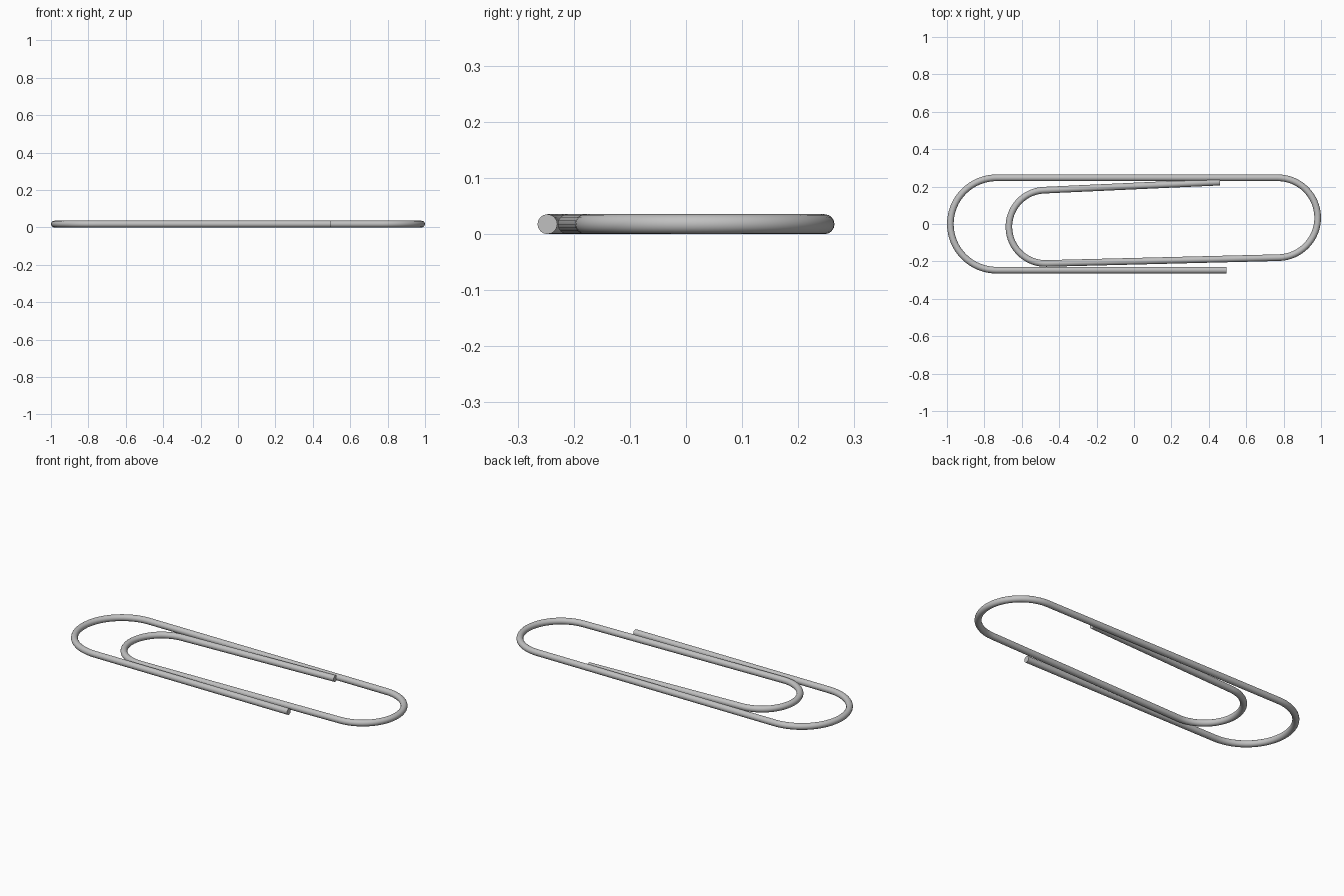
import bpy
import math

if "Cube" in bpy.data.objects:
    bpy.data.objects.remove(bpy.data.objects["Cube"])

R = 0.0177  # wire radius


def arc(cx, cy, r, a0, a1, n=32):
    """Points along a circular bend from angle a0 to a1 (degrees)."""
    pts = []
    for i in range(n + 1):
        a = math.radians(a0 + (a1 - a0) * i / n)
        pts.append((cx + r * math.cos(a), cy + r * math.sin(a)))
    return pts


# Centre line: outer leg, left bend, right bend, inner bend, inner leg
path = [(0.495, -0.247)]
path += arc(-0.735, 0.0, 0.247, 270, 90)
path += arc(0.7685, 0.0335, 0.2135, 90, -88.5)
path += arc(-0.473, -0.015, 0.196, 271.5, 92.6)
path += [(0.46, 0.224)]

# Round wire swept along the centre line
curve = bpy.data.curves.new("paperclip_wire", 'CURVE')
curve.dimensions = '3D'
curve.twist_mode = 'Z_UP'
curve.bevel_depth = R
curve.bevel_resolution = 6
curve.use_fill_caps = True
spline = curve.splines.new('POLY')
spline.points.add(len(path) - 1)
for p, (x, y) in zip(spline.points, path):
    p.co = (x, y, R, 1)

wire = bpy.data.objects.new("paperclip_wire", curve)
bpy.context.collection.objects.link(wire)
bpy.context.view_layer.objects.active = wire
wire.select_set(True)
bpy.ops.object.convert(target='MESH')
wire = bpy.context.object

# Weld the flat end caps to the tube, then smooth everything but their rims
bpy.ops.object.mode_set(mode='EDIT')
bpy.ops.mesh.select_all(action='SELECT')
bpy.ops.mesh.remove_doubles(threshold=0.0001)
bpy.ops.mesh.normals_make_consistent(inside=False)
bpy.ops.object.mode_set(mode='OBJECT')
bpy.ops.object.shade_smooth_by_angle(angle=math.radians(40))

# Steel colour
steel = bpy.data.materials.new("steel_grey")
steel.diffuse_color = (0.53, 0.53, 0.53, 1)
steel.use_nodes = True
steel.node_tree.nodes["Principled BSDF"].inputs["Base Color"].default_value = steel.diffuse_color
wire.data.materials.clear()
wire.data.materials.append(steel)
